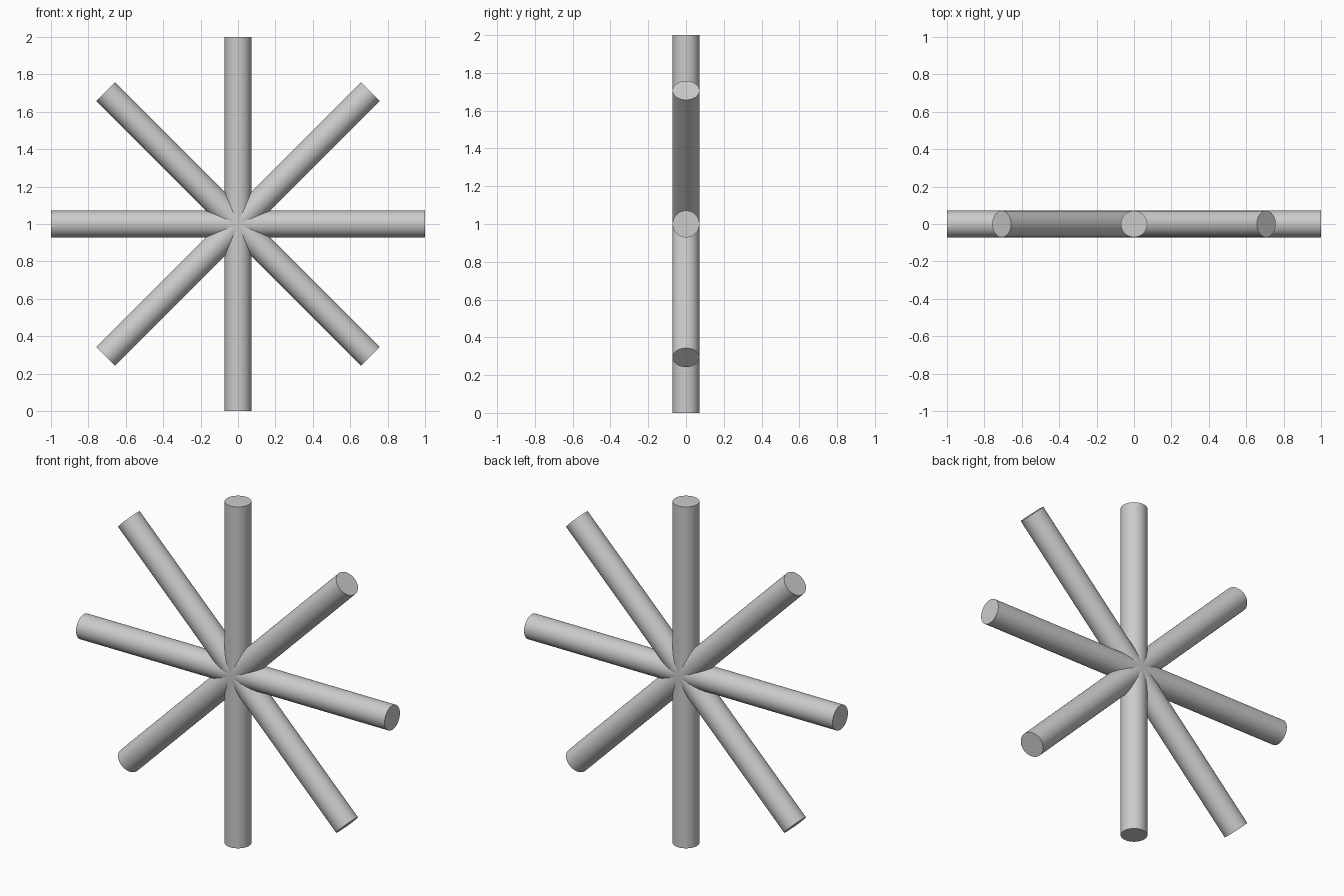
import bpy
import math

if "Cube" in bpy.data.objects:
    bpy.data.objects.remove(bpy.data.objects["Cube"])

RADIUS = 0.071
LENGTH = 2.0
ROD_COUNT = 4

# Four equal round rods crossing at one centre, fanned in the x-z plane
names = ["upright_rod", "rising_diagonal_rod", "level_rod", "falling_diagonal_rod"]
for i in range(ROD_COUNT):
    bpy.ops.mesh.primitive_cylinder_add(
        vertices=64, radius=RADIUS, depth=LENGTH,
        location=(0, 0, LENGTH / 2),
        rotation=(0, i * math.pi / ROD_COUNT, 0))
    rod = bpy.context.object
    rod.name = names[i]
    bpy.ops.object.shade_smooth_by_angle(angle=math.radians(30))
